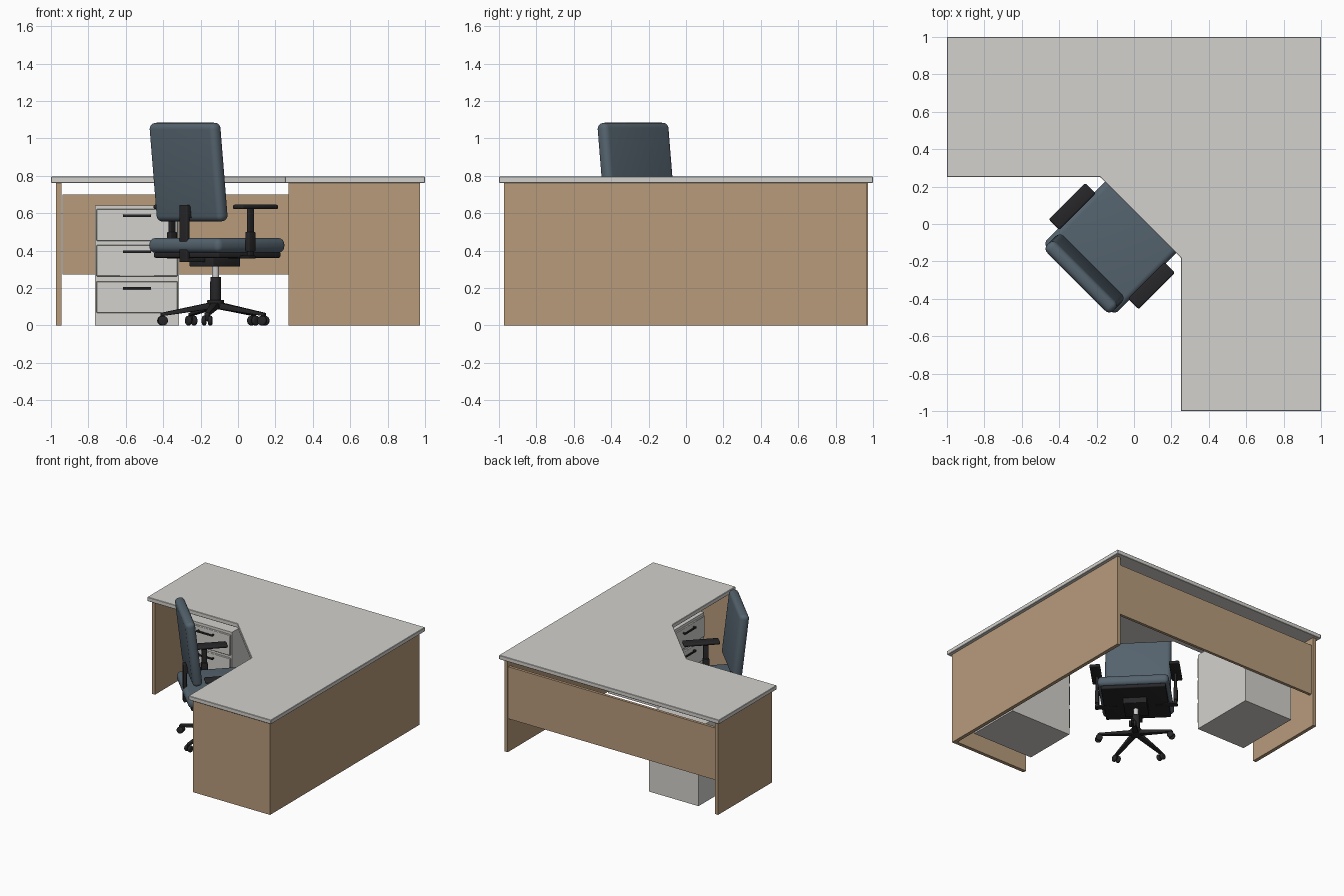
import bpy, bmesh
from math import radians, pi
from mathutils import Matrix, Vector

if "Cube" in bpy.data.objects:
    bpy.data.objects.remove(bpy.data.objects["Cube"])

I = Matrix.Identity(4)
# chair frame: +Y is the sitter's forward direction, turned to face the desk corner
CHAIR = Matrix.Translation((-0.12, -0.12, 0)) @ Matrix.Rotation(radians(-45), 4, 'Z')
SWAP = Matrix(((0, 1, 0, 0), (1, 0, 0, 0), (0, 0, 1, 0), (0, 0, 0, 1)))


def material(name, rgb):
    m = bpy.data.materials.new(name)
    m.diffuse_color = (*rgb, 1)
    m.use_nodes = True
    m.node_tree.nodes["Principled BSDF"].inputs["Base Color"].default_value = m.diffuse_color
    return m


WOOD = material("wood", (0.48, 0.33, 0.20))
GREY = material("light_grey", (0.65, 0.64, 0.61))
FABRIC = material("blue_fabric", (0.09, 0.125, 0.155))
BLACK = material("black_plastic", (0.02, 0.02, 0.022))
STEEL = material("steel", (0.55, 0.55, 0.56))


def finish(name, bm, mat, frame=I, smooth=False):
    bm.transform(frame)
    if frame.determinant() < 0:
        bmesh.ops.reverse_faces(bm, faces=bm.faces[:])
    me = bpy.data.meshes.new(name)
    bm.to_mesh(me)
    bm.free()
    me.materials.append(mat)
    ob = bpy.data.objects.new(name, me)
    bpy.context.collection.objects.link(ob)
    if smooth:
        bpy.ops.object.select_all(action='DESELECT')
        ob.select_set(True)
        bpy.context.view_layer.objects.active = ob
        bpy.ops.object.shade_smooth_by_angle(angle=radians(40))
    return ob


def box(name, lo, hi, mat, frame=I, bevel=0, segments=3):
    """Box between two corners, optionally rounded."""
    lo, hi = Vector(lo), Vector(hi)
    bm = bmesh.new()
    bmesh.ops.create_cube(bm, size=1)
    bm.transform(Matrix.Translation((lo + hi) / 2) @ Matrix.Diagonal((*(hi - lo), 1)))
    if bevel:
        bmesh.ops.bevel(bm, geom=bm.edges[:], offset=bevel, segments=segments,
                        profile=0.5, affect='EDGES', clamp_overlap=True)
    return finish(name, bm, mat, frame, bevel > 0)


def cylinder(name, z0, z1, r0, r1, mat, frame=I, bevel=0):
    bm = bmesh.new()
    bmesh.ops.create_cone(bm, cap_ends=True, segments=24, radius1=r0, radius2=r1, depth=z1 - z0)
    if bevel:
        rims = [e for e in bm.edges if abs(e.verts[0].co.z - e.verts[1].co.z) < 1e-6]
        bmesh.ops.bevel(bm, geom=rims, offset=bevel, segments=3, profile=0.5, affect='EDGES')
    bm.transform(Matrix.Translation((0, 0, (z0 + z1) / 2)))
    return finish(name, bm, mat, frame, True)


# L-shaped worktop with a diagonal inner corner
bm = bmesh.new()
outline = [(-1, 1), (-1, 0.25), (-0.18, 0.25), (0.25, -0.18), (0.25, -1), (1, -1), (1, 1)]
base = bm.faces.new([bm.verts.new((x, y, 0.762)) for x, y in outline])
top = bmesh.ops.extrude_face_region(bm, geom=[base])["geom"]
bmesh.ops.translate(bm, vec=(0, 0, 0.034), verts=[v for v in top if isinstance(v, bmesh.types.BMVert)])
bmesh.ops.recalc_face_normals(bm, faces=bm.faces[:])
bmesh.ops.bevel(bm, geom=bm.edges[:], offset=0.003, segments=1, affect='EDGES')
finish("worktop", bm, GREY)

# wooden panels
box("left_end_panel", (-0.973, 0.27, 0), (-0.944, 0.973, 0.762), WOOD)
box("front_end_panel", (0.27, -0.973, 0), (0.973, -0.944, 0.762), WOOD)
box("right_side_panel", (0.944, -0.944, 0), (0.973, 0.966, 0.762), WOOD)
box("back_modesty_panel", (-0.938, 0.937, 0.273), (0.944, 0.96, 0.70), WOOD)

# drawer pedestals, the second mirrored across the desk diagonal
for side, frame in (("left", I), ("right", SWAP)):
    box(side + "_pedestal", (-0.765, 0.372, 0), (-0.315, 0.93, 0.642), GREY, frame)
    for i, (z0, z1) in enumerate(((0.452, 0.622), (0.263, 0.430), (0.066, 0.236)), 1):
        box(f"{side}_drawer_{i}", (-0.756, 0.357, z0), (-0.324, 0.372, z1), GREY, frame, 0.003, 1)
        zh = z1 - 0.036
        box(f"{side}_drawer_handle_{i}", (-0.615, 0.332, zh - 0.007), (-0.465, 0.342, zh + 0.007),
            BLACK, frame, 0.003, 2)
        for n, x in enumerate((-0.605, -0.475), 1):
            box(f"{side}_drawer_{i}_handle_mount_{n}", (x - 0.006, 0.340, zh - 0.005),
                (x + 0.006, 0.358, zh + 0.005), BLACK, frame)

# chair seat and mechanism
box("seat", (-0.27, -0.25, 0.388), (0.27, 0.27, 0.468), FABRIC, CHAIR, 0.034, 5)
box("seat_pan", (-0.245, -0.225, 0.362), (0.245, 0.25, 0.392), BLACK, CHAIR, 0.008)
box("tilt_mechanism", (-0.09, -0.11, 0.315), (0.09, 0.10, 0.364), BLACK, CHAIR, 0.006)
box("back_support_bar", (-0.03, -0.245, 0.338), (0.03, -0.08, 0.362), BLACK, CHAIR, 0.006)

# backrest leaning away from the sitter, with its upright
LEAN = CHAIR @ Matrix.Translation((0, -0.204, 0.82)) @ Matrix.Rotation(radians(6.5), 4, 'X')
box("backrest", (-0.25, -0.037, -0.265), (0.25, 0.037, 0.265), FABRIC, LEAN, 0.032, 5)
box("back_upright", (-0.03, -0.247, 0.338), (0.03, -0.222, 0.645), BLACK, CHAIR, 0.006)
box("back_mount", (-0.03, -0.235, 0.575), (0.03, -0.195, 0.635), BLACK, CHAIR)

# armrests
for side, s in (("left", -1), ("right", 1)):
    F = CHAIR @ Matrix.Diagonal((s, 1, 1, 1))
    box(side + "_armrest_pad", (0.26, -0.135, 0.622), (0.34, 0.14, 0.646), BLACK, F, 0.01)
    box(side + "_armrest_post", (0.287, -0.053, 0.365), (0.307, -0.013, 0.625), BLACK, F, 0.005)
    box(side + "_armrest_sleeve", (0.281, -0.058, 0.395), (0.312, -0.008, 0.50), BLACK, F, 0.005)
    box(side + "_armrest_bracket", (0.15, -0.058, 0.358), (0.312, -0.008, 0.374), BLACK, F, 0.004)

# gas lift and hub
cylinder("gas_piston", 0.25, 0.32, 0.018, 0.018, STEEL, CHAIR)
cylinder("gas_cylinder", 0.12, 0.26, 0.03, 0.028, BLACK, CHAIR, 0.003)
cylinder("base_hub", 0.085, 0.137, 0.04, 0.046, BLACK, CHAIR, 0.006)

# five-star base, one leg straight ahead, each ending in a twin-wheel caster
for k in range(5):
    F = CHAIR @ Matrix.Rotation(pi / 2 + k * 2 * pi / 5, 4, 'Z')
    bm = bmesh.new()
    bmesh.ops.create_cube(bm, size=1)
    for v in bm.verts:
        tip = v.co.x > 0
        w, h, z = (0.026, 0.018, 0.058) if tip else (0.044, 0.036, 0.107)
        v.co = Vector((0.298 if tip else 0.02, v.co.y * w, z + v.co.z * h))
    bmesh.ops.bevel(bm, geom=bm.edges[:], offset=0.005, segments=2, profile=0.5, affect='EDGES')
    finish(f"base_leg_{k + 1}", bm, BLACK, F, True)
    C = F @ Matrix.Translation((0.287, 0, 0))
    cylinder(f"caster_stem_{k + 1}", 0.025, 0.06, 0.008, 0.008, BLACK, C)
    W = C @ Matrix.Translation((0, 0, 0.026)) @ Matrix.Rotation(pi / 2, 4, 'X')
    for n, z in enumerate((-0.027, 0.006), 1):
        cylinder(f"caster_wheel_{k + 1}_{n}", z, z + 0.021, 0.026, 0.026, BLACK, W, 0.007)
